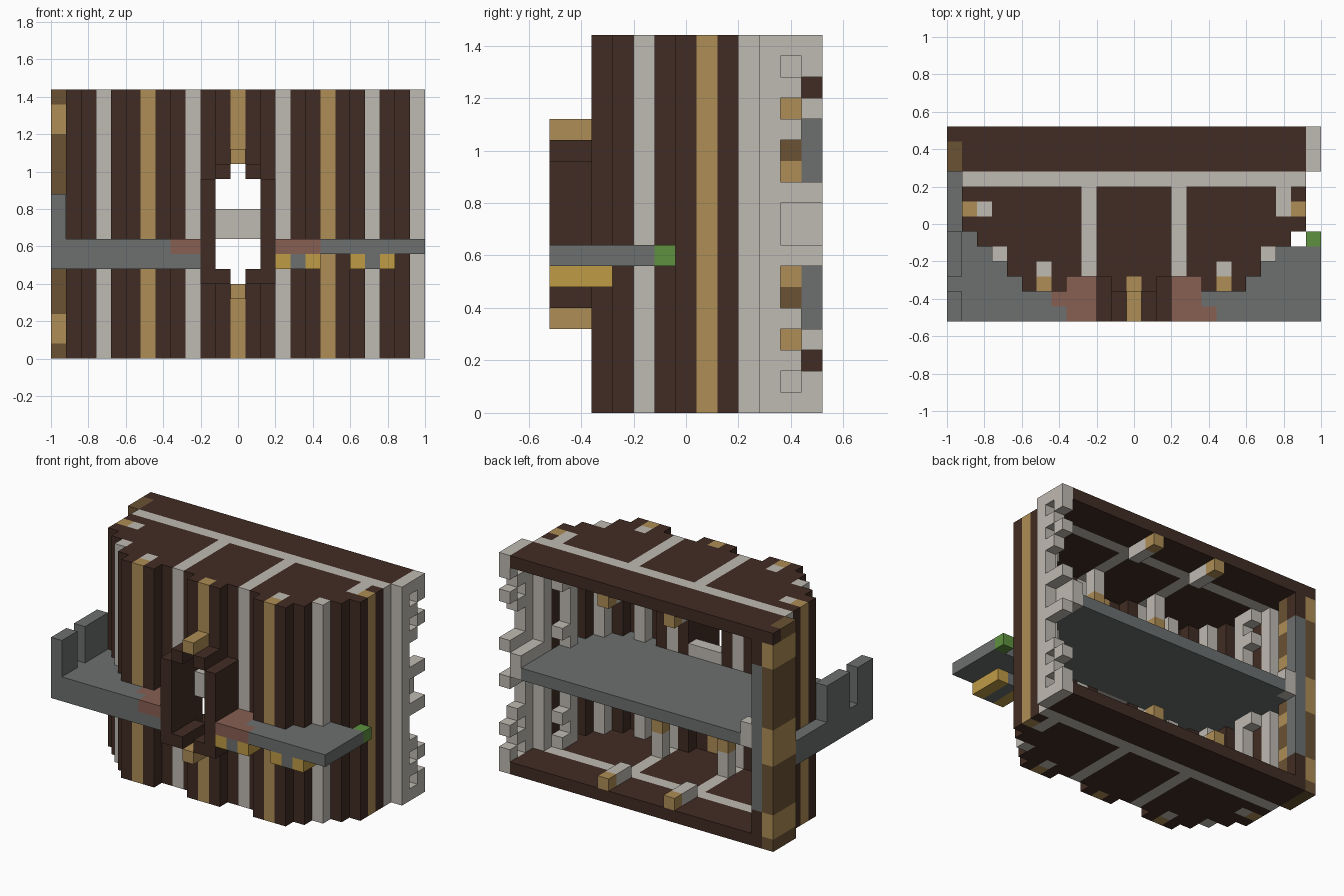
import bpy, bmesh
from mathutils import Vector

if "Cube" in bpy.data.objects:
    bpy.data.objects.remove(bpy.data.objects["Cube"], do_unlink=True)

S = 0.08
NX, NZ, MID = 25, 18, 12
COLOURS = {
    "dark_brown": "412c23", "pale_stone": "bfbab2", "tan_wood": "ae8d55",
    "dark_tan": "6a5233", "slate_grey": "6c706f", "clay_red": "875f52",
    "gold": "bf9b45", "leaf_green": "5e9140",
}
NAMES = list(COLOURS)
BROWN, STONE, TAN, DARK, GREY, RED, GOLD, GREEN = NAMES


def linear(h):
    c = int(h, 16) / 255
    return c / 12.92 if c <= 0.04045 else ((c + 0.055) / 1.055) ** 2.4


def material(name):
    code = COLOURS[name]
    col = [linear(code[n:n + 2]) for n in (0, 2, 4)] + [1]
    m = bpy.data.materials.new(name)
    m.use_nodes = True
    m.diffuse_color = col
    m.node_tree.nodes["Principled BSDF"].inputs["Base Color"].default_value = col
    return m


MATS = [material(n) for n in NAMES]
parts, taken = {}, {}


def block(part, colour, xs, ys, zs):
    """Fill an inclusive box of unit blocks; earlier parts keep their place."""
    span = lambda r: range(r[0], r[1] + 1) if isinstance(r, tuple) else (r,)
    for i in span(xs):
        for j in span(ys):
            for k in span(zs):
                if (i, j, k) not in taken:
                    taken[i, j, k] = NAMES.index(colour)
                    parts.setdefault(part, []).append((i, j, k))


def front(d):
    """Front row of the stepped facade at distance d from the middle."""
    if d < 2 or 5 <= d <= 7:
        return 2
    return 3 if d <= 8 else d - 5


def facade_colour(d):
    return TAN if d in (0, 6) else STONE if d in (3, 9) else BROWN


TOP = (0, NZ - 1)

# Stepped front wall with the window opening
for i in range(1, NX - 1):
    d = abs(i - MID)
    for k in range(NZ):
        opening = (d <= 1 and 6 <= k <= 11) or (d == 0 and k in (5, 12))
        if not opening:
            block("front_wall", facade_colour(d), i, front(d), k)

# Side walls, inner posts and toothed ribs
notches = {2, 4, 5, 6, 8, 9, 11, 12, 13, 15}
holes = {1, 3, 5, 6, 8, 9, 11, 12, 14, 16}
for s in (-1, 1):
    for j, col in ((7, TAN), (8, BROWN), (9, STONE)):
        block("side_wall", col, MID + 11 * s, j, TOP)
    block("inner_post", STONE, MID + 6 * s, 3, TOP)
    block("toothed_rib", STONE, MID + 10 * s, 7, TOP)
    for k in set(range(1, NZ - 1)) - notches:
        block("toothed_rib", STONE, MID + 10 * s, 8, k)

# Right end plate with holes and teeth
block("right_end_plate", STONE, NX - 1, 10, TOP)
for k in range(NZ):
    if k not in holes:
        block("right_end_plate", STONE, NX - 1, 11, k)
    if k not in notches:
        block("right_end_plate", STONE, NX - 1, 12, k)

# Left corner post, banded by height
for k in range(NZ):
    light = k in (1, 2, 15, 16) or 7 <= k <= 9
    block("left_corner_post", TAN if light else DARK, 0, (10, 11), k)
    block("left_corner_post", BROWN if k == NZ - 1 else TAN if light else DARK, 0, 12, k)
    block("left_inner_post", TAN if k in (3, 6, 11, 14) else DARK, 1, 11, k) if 0 < k < NZ - 1 else None
    if 0 < k < NZ - 1:
        block("left_inner_post", GREY if 3 <= k <= 14 else BROWN, 1, 12, k)

# Floor and ceiling with pale inlaid beams
for name, k in (("floor", 0), ("ceiling", NZ - 1)):
    for i in range(1, NX - 1):
        d = abs(i - MID)
        for j in range(front(d), 13):
            beam = j == 9 or (d == 3 and j < 9) or (i == MID + 10 and j == 8)
            block(name, STONE if beam else BROWN, i, j, k)

# Shelf with pale end pieces
block("shelf_trim", STONE, (MID - 1, MID + 1), 3, (8, 9))
block("shelf_trim", STONE, NX - 2, (10, 12), (8, 9))
block("shelf_trim", STONE, 2, 12, (8, 9))
for i in range(1, NX - 1):
    block("shelf", GREY, i, (front(abs(i - MID)) + 1, 12), 8)

# Lamps on brackets
for i in (MID - 3, MID + 3):
    for k in (1, NZ - 2):
        block("lamp_bracket", STONE, i, (10, 11), k)
        block("lamp", TAN, i, 12, k)
    for k, hang in ((3, (1, 2)), (14, (15, 16))):
        block("lamp_bracket", STONE, i, 5, hang)
        block("lamp", TAN, i, 5, k)

# Window frame
for s in (-1, 1):
    block("window_frame", BROWN, MID + 2 * s, (0, 2), (5, 11))
    for k in (5, 12):
        block("window_frame", BROWN, MID + s, (0, 1), k)
for k in (4, 13):
    block("window_keystone", TAN, MID, (0, 1), k)

# Left ledge with two upright prongs
block("left_ledge", RED, (8, 9), (0, 2), 7)
block("left_ledge", RED, 7, 1, 7)
for i in range(10):
    block("left_ledge", GREY, i, (0, 9 if i == 0 else front(MID - i) - 1), (6, 7))
block("left_prong", GREY, 0, (0, 1), (8, 10))
block("left_prong", GREY, 0, (3, 5), (8, 10))

# Right ledge with supports below
block("right_ledge", RED, (15, 16), (0, 2), 7)
block("right_ledge", RED, 17, 0, 7)
block("right_ledge", GREEN, NX - 1, 5, 7)
for i in range(15, NX):
    block("right_ledge", GREY, i, (0, min(front(i - MID) - 1, 4)), 7)
for first in (15, 20):
    for n, col in enumerate((GOLD, GREY, GOLD)):
        block("ledge_support", col, first + n, (0, 2), 6)

# Turn each part into a mesh of outer faces, merging flat areas
AXES = [Vector(v) for v in ((1, 0, 0), (0, 1, 0), (0, 0, 1))]
ORIGIN = Vector((-1, -0.52, 0))
for name, cells in parts.items():
    bm = bmesh.new()
    for cell in cells:
        centre = ORIGIN + (Vector(cell) + Vector((0.5, 0.5, 0.5))) * S
        for a in range(3):
            for sign in (-1, 1):
                n = AXES[a] * sign
                if tuple(int(c) for c in Vector(cell) + n) in taken:
                    continue
                u = AXES[(a + 1) % 3]
                v = n.cross(u)
                corners = ((-1, -1), (1, -1), (1, 1), (-1, 1))
                f = bm.faces.new([bm.verts.new(centre + (n + u * p + v * q) * S / 2)
                                  for p, q in corners])
                f.material_index = taken[cell]
    bmesh.ops.remove_doubles(bm, verts=bm.verts, dist=0.001)
    bmesh.ops.dissolve_limit(bm, angle_limit=0.01, verts=bm.verts, edges=bm.edges,
                             delimit={"MATERIAL"})
    mesh = bpy.data.meshes.new(name)
    for m in MATS:
        mesh.materials.append(m)
    bm.to_mesh(mesh)
    bm.free()
    bpy.context.collection.objects.link(bpy.data.objects.new(name, mesh))
